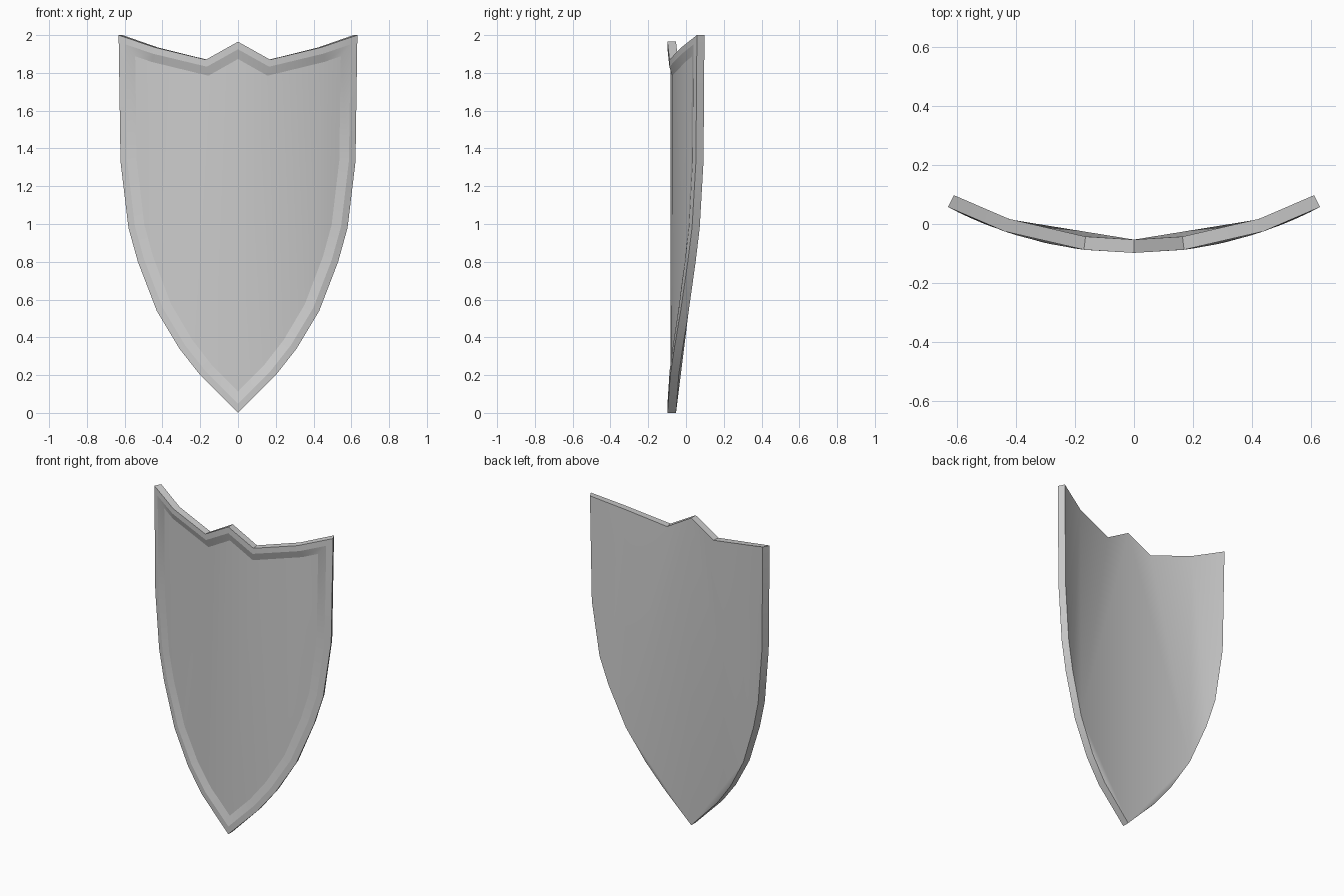
import bpy, bmesh, math
from mathutils import Vector

cube = bpy.data.objects.get("Cube")
if cube:
    bpy.data.objects.remove(cube)

RADIUS = 1.36        # curvature of the front surface
FRONT = -0.098       # foremost y
THICKNESS = 0.045
RIM, BEVEL, RECESS = 0.035, 0.045, 0.015

# Half outline, from bottom tip up the side to the notched top
HALF = [(0, 0), (.2, .2), (.31, .34), (.43, .54), (.53, .8), (.58, .98),
        (.622, 1.33), (.632, 2), (.44, 1.935), (.17, 1.87), (0, 1.965)]
N = len(HALF)
outline = HALF + [(-x, z) for x, z in reversed(HALF[1:-1])]
COUNT = len(outline)


def inset(points, dist):
    """Move a counter-clockwise outline inward with mitred corners."""
    pts = [Vector(p) for p in points]
    result = []
    for i, p in enumerate(pts):
        a = (p - pts[i - 1]).normalized()
        b = (pts[(i + 1) % len(pts)] - p).normalized()
        na, nb = Vector((-a.y, a.x)), Vector((-b.y, b.x))
        result.append(p + (na + nb) * dist / (1 + na.dot(nb)))
    return result


def bend(p, depth):
    """Wrap a flat point on the curved shield, depth below its front."""
    x, z = p
    k = (RADIUS - depth) / RADIUS
    return (x * k, FRONT + RADIUS - math.sqrt(RADIUS ** 2 - x * x) * k, z)


bm = bmesh.new()


def ring(points, depth):
    return [bm.verts.new(bend(p, depth)) for p in points]


def bridge(a, b):
    for i in range(COUNT):
        j = (i + 1) % COUNT
        bm.faces.new((a[i], a[j], b[j], b[i]))


def panel(verts, patches):
    """Fill a ring with patches listed for one half, mirrored to the other."""
    for patch in patches:
        bm.faces.new([verts[i] for i in patch])
        bm.faces.new([verts[-i % COUNT] for i in reversed(patch)])


# Nested rings: back, outer edge, rim, sloped step, recessed field
back = ring(outline, THICKNESS)
outer = ring(outline, 0)
rim = ring(inset(outline, RIM), 0)
field = ring(inset(outline, RIM + BEVEL), RECESS)
bridge(back, outer)
bridge(outer, rim)
bridge(rim, field)
panel(field, [(0, 1, 9, 10), (1, 2, 3, 8, 9), (3, 4, 5, 6, 7, 8)])
panel(back, [(0, 3, 10), (0, 1, 2, 3), (3, 8, 9, 10), (3, 4, 5, 6, 7, 8)])

# Smooth faces, crisp at the ring borders and at strong corners
bmesh.ops.recalc_face_normals(bm, faces=bm.faces)
for f in bm.faces:
    f.smooth = True
borders = [set(r) for r in (back, outer, rim, field)]
for e in bm.edges:
    a, b = e.verts
    on_border = any(a in r and b in r for r in borders)
    in_panel = all(len(f.verts) != 4 or f.calc_area() > 0.1 for f in e.link_faces)
    if e.calc_face_angle(0) > math.radians(30) or (on_border and not in_panel
            and any(abs(i - j) in (1, COUNT - 1)
                    for r in (back, outer, rim, field) if a in r and b in r
                    for i, j in [(r.index(a), r.index(b))])):
        e.smooth = False
bmesh.ops.triangulate(bm, faces=[f for f in bm.faces if len(f.verts) > 4])

mesh = bpy.data.meshes.new("shield")
bm.to_mesh(mesh)
bm.free()
shield = bpy.data.objects.new("shield", mesh)
bpy.context.collection.objects.link(shield)

# Single plain grey
grey = bpy.data.materials.new("plain grey")
grey.use_nodes = True
colour = (0.6, 0.6, 0.6, 1)
grey.diffuse_color = colour
grey.node_tree.nodes["Principled BSDF"].inputs["Base Color"].default_value = colour
mesh.materials.append(grey)
